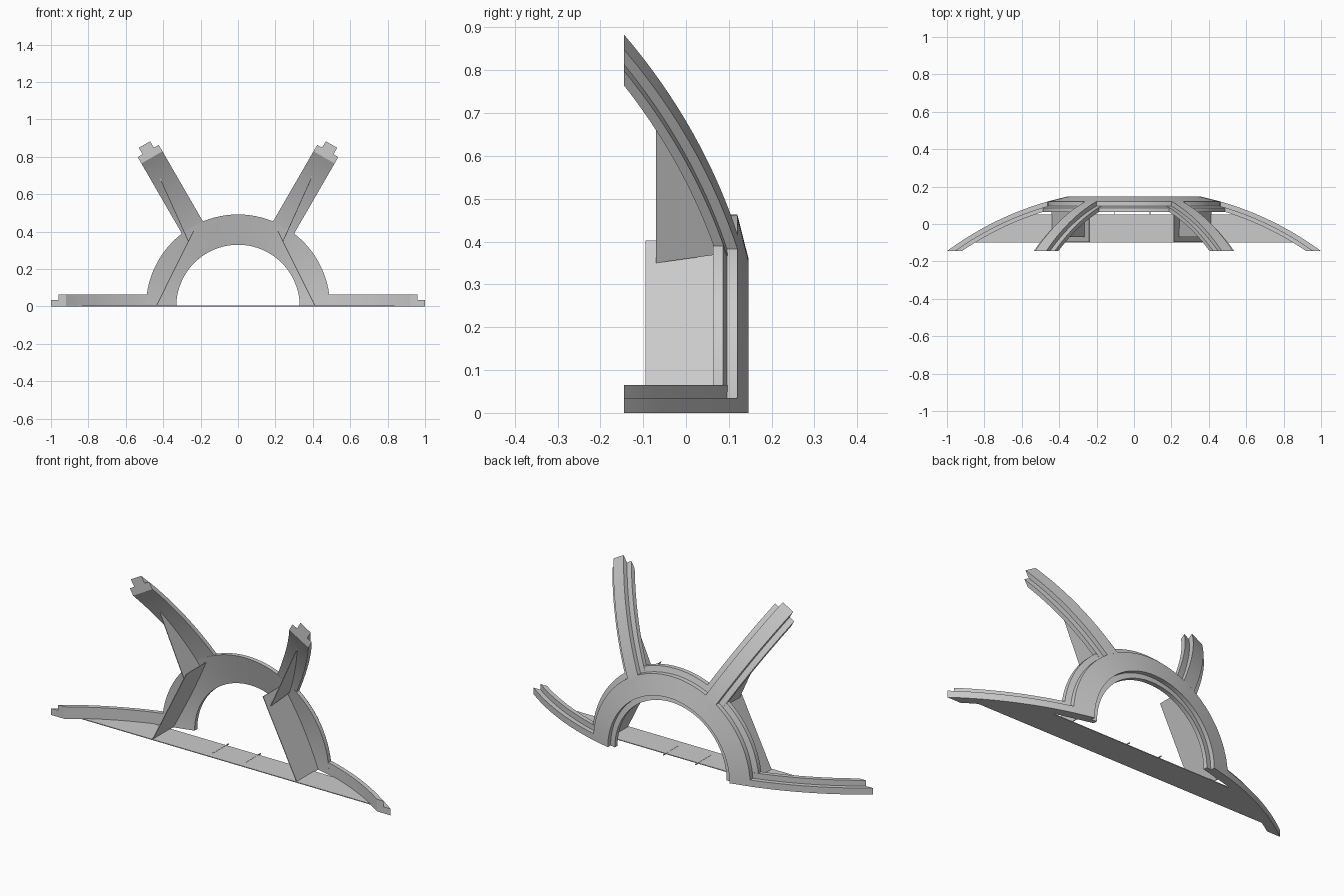
import bpy, bmesh
from math import sqrt, sin, cos, pi, radians
from mathutils import Vector

if "Cube" in bpy.data.objects:
    bpy.data.objects.remove(bpy.data.objects["Cube"])

# One plain grey for the whole frame
grey = bpy.data.materials.new("plain_grey")
grey.use_nodes = True
colour = (0.6, 0.6, 0.6, 1)
grey.diffuse_color = colour
grey.node_tree.nodes["Principled BSDF"].inputs["Base Color"].default_value = colour

# Concentric domes: rib top, flange top, flange underside
DOME_Y, CUT_Y = -1.495, -0.145
RIB, FLANGE, UNDER = 1.68, 1.6565, 1.634
THIN = 0.004


def dome_y(radius, r):
    return DOME_Y + sqrt(radius ** 2 - r ** 2)


def dome_r(radius, y):
    return sqrt(radius ** 2 - (y - DOME_Y) ** 2)


def finish(name, bm, smooth=True):
    bmesh.ops.recalc_face_normals(bm, faces=bm.faces)
    mesh = bpy.data.meshes.new(name)
    bm.to_mesh(mesh)
    bm.free()
    mesh.materials.append(grey)
    obj = bpy.data.objects.new(name, mesh)
    bpy.context.collection.objects.link(obj)
    if smooth:
        bpy.ops.object.select_all(action="DESELECT")
        obj.select_set(True)
        bpy.context.view_layer.objects.active = obj
        bpy.ops.object.shade_smooth_by_angle(angle=radians(25))
    return obj


def sweep(name, sections):
    """Skin a row of matching closed sections and cap both ends."""
    bm = bmesh.new()
    loops = [[bm.verts.new(p) for p in s] for s in sections]
    n = len(loops[0])
    for a, b in zip(loops, loops[1:]):
        for i in range(n):
            j = (i + 1) % n
            bm.faces.new((a[i], a[j], b[j], b[i]))
    bm.faces.new(loops[0])
    bm.faces.new(loops[-1])
    return finish(name, bm)


def plate(name, points, thickness):
    """Flat polygon given a thin thickness vector."""
    bm = bmesh.new()
    face = bm.faces.new([bm.verts.new(p) for p in points])
    new = bmesh.ops.extrude_face_region(bm, geom=[face], use_keep_orig=True)["geom"]
    moved = [v for v in new if isinstance(v, bmesh.types.BMVert)]
    bmesh.ops.translate(bm, verts=moved, vec=Vector(thickness))
    return finish(name, bm, smooth=False)


def stepped(wide, narrow, half=False):
    """Stepped cross-section as (offset, dome) pairs."""
    side = [(wide, UNDER), (wide, FLANGE), (narrow, FLANGE), (narrow, RIB)]
    if half:
        return [(0, UNDER)] + side + [(0, RIB)]
    return side + [(-o, d) for o, d in reversed(side)]


# Half ring
MID = 0.411
ring = []
for k in range(49):
    a = pi * k / 48
    ring.append([((MID + o) * cos(a), dome_y(d, MID + o), (MID + o) * sin(a))
                 for o, d in stepped(0.081, 0.052)])
sweep("half_ring", ring)


# Curved spokes, cut off flat at the front and mirrored left to right
def spoke(name, angle, half):
    c, s = cos(angle), sin(angle)
    sections = []
    for k in range(25):
        section = []
        for o, d in stepped(0.065, 0.035, half):
            r = 0.46 + (dome_r(d, CUT_Y) - 0.46) * k / 24
            section.append((r * c - o * s, dome_y(d, r), r * s + o * c))
        sections.append(section)
    obj = sweep(name, sections)
    obj.modifiers.new("mirror", "MIRROR")


spoke("lower_spokes", 0, True)
spoke("upper_spokes", pi / 3, False)

# Sloping side panels behind the ring, with a gusset up to each upper spoke
for side, foot, label in ((1, 0.415, "left"), (-1, 0.44, "right")):
    top = foot - 0.2
    plate(label + "_side_panel",
          [(side * foot, -0.095, 0), (side * foot, 0.095, 0),
           (side * top, 0.095, 0.403), (side * top, -0.095, 0.403)],
          (-side * THIN, 0, 0))

    low_x, slope = foot - 0.176, 0.45
    outline = [(-0.07, 0.35)]
    for k in range(11):
        y = -0.07 + 0.155 * k / 10
        r = dome_r(UNDER + 0.008, y)
        # height at which the leaning gusset meets the dome
        b = low_x - slope * 0.35
        z = (-b * slope + sqrt(r * r * (1 + slope ** 2) - b * b)) / (1 + slope ** 2)
        outline.append((y, max(z, 0.35)))
    plate(label + "_gusset",
          [(side * (low_x + slope * (z - 0.35)), y, z) for y, z in outline],
          (side * THIN, 0, 0))

# Floor plate, its ends following the lower spokes
edge = [(dome_r(UNDER + 0.005, y), y) for y in (-0.1, -0.07, -0.04, -0.01, 0.02, 0.05)]
floor = edge + [(-x, y) for x, y in reversed(edge)]
plate("floor_plate", [(x, y, 0) for x, y in floor], (0, 0, THIN))

# Two fine strips lying on the floor and poking out at the back
for x, label in ((-0.105, "right"), (0.085, "left")):
    plate(label + "_floor_strip",
          [(x - 0.002, -0.06, 0), (x + 0.002, -0.06, 0),
           (x + 0.002, 0.07, 0), (x - 0.002, 0.07, 0)], (0, 0, THIN + 0.001))
